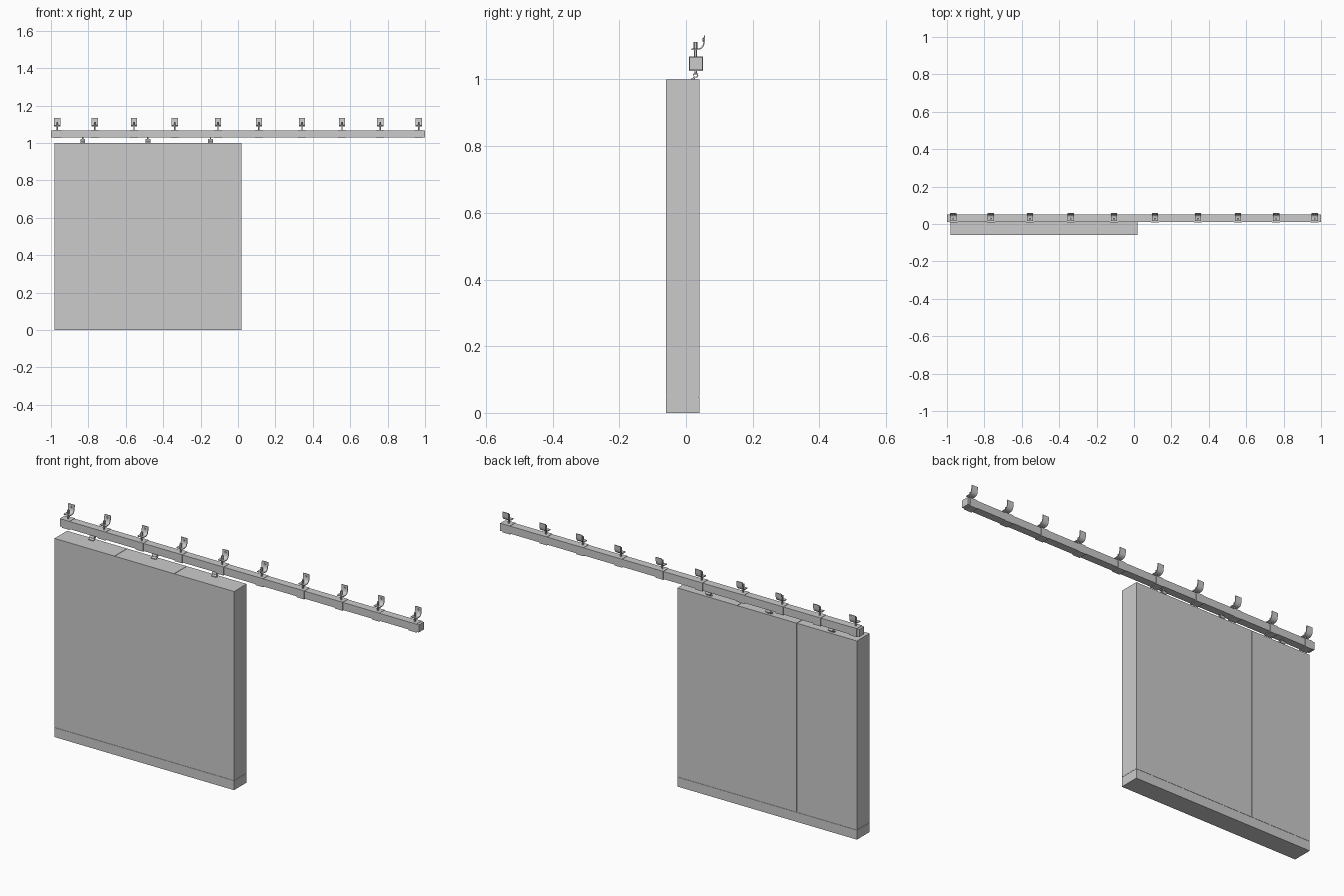
import bpy, bmesh, math
from mathutils import Vector, Matrix

if "Cube" in bpy.data.objects:
    bpy.data.objects.remove(bpy.data.objects["Cube"])


def finish(name, bm, loc=(0, 0, 0), smooth=False):
    bmesh.ops.recalc_face_normals(bm, faces=bm.faces)
    me = bpy.data.meshes.new(name)
    bm.to_mesh(me)
    bm.free()
    ob = bpy.data.objects.new(name, me)
    bpy.context.collection.objects.link(ob)
    ob.location = loc
    if smooth:
        bpy.ops.object.select_all(action='DESELECT')
        ob.select_set(True)
        bpy.context.view_layer.objects.active = ob
        bpy.ops.object.shade_smooth_by_angle(angle=math.radians(35))
    return ob


def extrude(name, pts, vec, loc=(0, 0, 0), smooth=False):
    bm = bmesh.new()
    f = bm.faces.new([bm.verts.new(p) for p in pts])
    r = bmesh.ops.extrude_face_region(bm, geom=[f], use_keep_orig=True)
    vs = [g for g in r['geom'] if isinstance(g, bmesh.types.BMVert)]
    bmesh.ops.translate(bm, verts=vs, vec=vec)
    return finish(name, bm, loc, smooth)


def box(name, x0, x1, y0, y1, z0, z1, loc=(0, 0, 0)):
    return extrude(name, [(x0, y0, z0), (x1, y0, z0), (x1, y1, z0), (x0, y1, z0)],
                   (0, 0, z1 - z0), loc)


def strip(name, path, thick, width, loc=(0, 0, 0)):
    # bent sheet: (y, z) path thickened, then extruded along x
    P = [Vector(p) for p in path]
    left, right = [], []
    for i, p in enumerate(P):
        t = (P[min(i + 1, len(P) - 1)] - P[max(i - 1, 0)]).normalized()
        n = Vector((-t.y, t.x)) * thick / 2
        left.append(p + n)
        right.append(p - n)
    ring = left + right[::-1]
    return extrude(name, [(-width / 2, q.x, q.y) for q in ring], (width, 0, 0), loc, True)


def rod(name, r, length, centre, rot=None, loc=(0, 0, 0), seg=16):
    bm = bmesh.new()
    m = Matrix.Translation(centre) @ (rot or Matrix())
    bmesh.ops.create_cone(bm, cap_ends=True, segments=seg, radius1=r, radius2=r,
                          depth=length, matrix=m)
    return finish(name, bm, loc, True)


# Panel body, with a narrow vertical seam in the back
X0, X1, Y0, Y1 = -0.98, 0.02, -0.06, 0.04
s1, s2, g = -0.645, -0.313, 0.002
plan = [(X0, Y0), (X1, Y0), (X1, Y1), (s1 + g, Y1), (s1 + g, Y1 - 0.006),
        (s1 - g, Y1 - 0.006), (s1 - g, Y1), (X0, Y1)]
extrude("panel_body", [(x, y, 0.0485) for x, y in plan], (0, 0, 0.9495))

# Three top caps
for i, (a, b) in enumerate([(X0, s1 - 0.001), (s1 + 0.001, s2 - 0.001), (s2 + 0.001, X1)]):
    box(f"panel_top_cap_{i}", a, b, Y0, Y1, 0.998, 1.0)

# Bottom hem with a fine joint above it
box("bottom_hem", X0, X1, Y0, Y1, 0, 0.0475)
box("hem_joint", X0 + 0.002, X1 - 0.002, Y0 + 0.002, Y1 - 0.002, 0.045, 0.05)

# Square rail
RY, RZ = 0.03, 1.047
box("rail", -1, 1, RY - 0.0195, RY + 0.0195, RZ - 0.018, RZ + 0.02)

# Ceiling brackets: sleeve, bolt, bent plate and screw
rx = Matrix.Rotation(math.pi / 2, 4, 'X')
plate = [(0.017, 1.091), (0.036, 1.091), (0.043, 1.0925), (0.048, 1.096),
         (0.0515, 1.101), (0.0535, 1.107), (0.0545, 1.114), (0.0555, 1.132)]
for i, x in enumerate([-0.966, -0.765, -0.556, -0.338, -0.107,
                       0.112, 0.342, 0.556, 0.76, 0.966]):
    at = (x, 0, 0)
    box(f"rail_sleeve_{i}", -0.021, 0.021, RY - 0.0215, RY + 0.0215,
        RZ - 0.0215, RZ + 0.0215, at)
    rod(f"bracket_bolt_{i}", 0.0038, 0.034, (0, 0.0285, 1.08), loc=at)
    rod(f"bolt_head_{i}", 0.0055, 0.02, (0, 0.0285, 1.102), loc=at, seg=6)
    strip(f"bracket_plate_{i}", plate, 0.004, 0.034, at)
    rod(f"plate_screw_{i}", 0.005, 0.006, (0, 0.052, 1.119), rx, at)

# Panel carriers: curled clip, pin and foot
curl = [(0.029 + 0.0065 * math.cos(a), 1.013 + 0.0065 * math.sin(a))
        for a in [math.radians(-130 + 25 * k) for k in range(14)]]
clip = [(0.018, 1.0025), (0.022, 1.004)] + curl
for i, x in enumerate([-0.83, -0.482, -0.147]):
    at = (x, 0, 0)
    strip(f"carrier_clip_{i}", clip, 0.003, 0.026, at)
    rod(f"carrier_pin_{i}", 0.0035, 0.014, (0, 0.029, 1.022), loc=at)
    box(f"carrier_foot_{i}", -0.013, 0.013, 0.016, 0.027, 0.999, 1.004, at)
